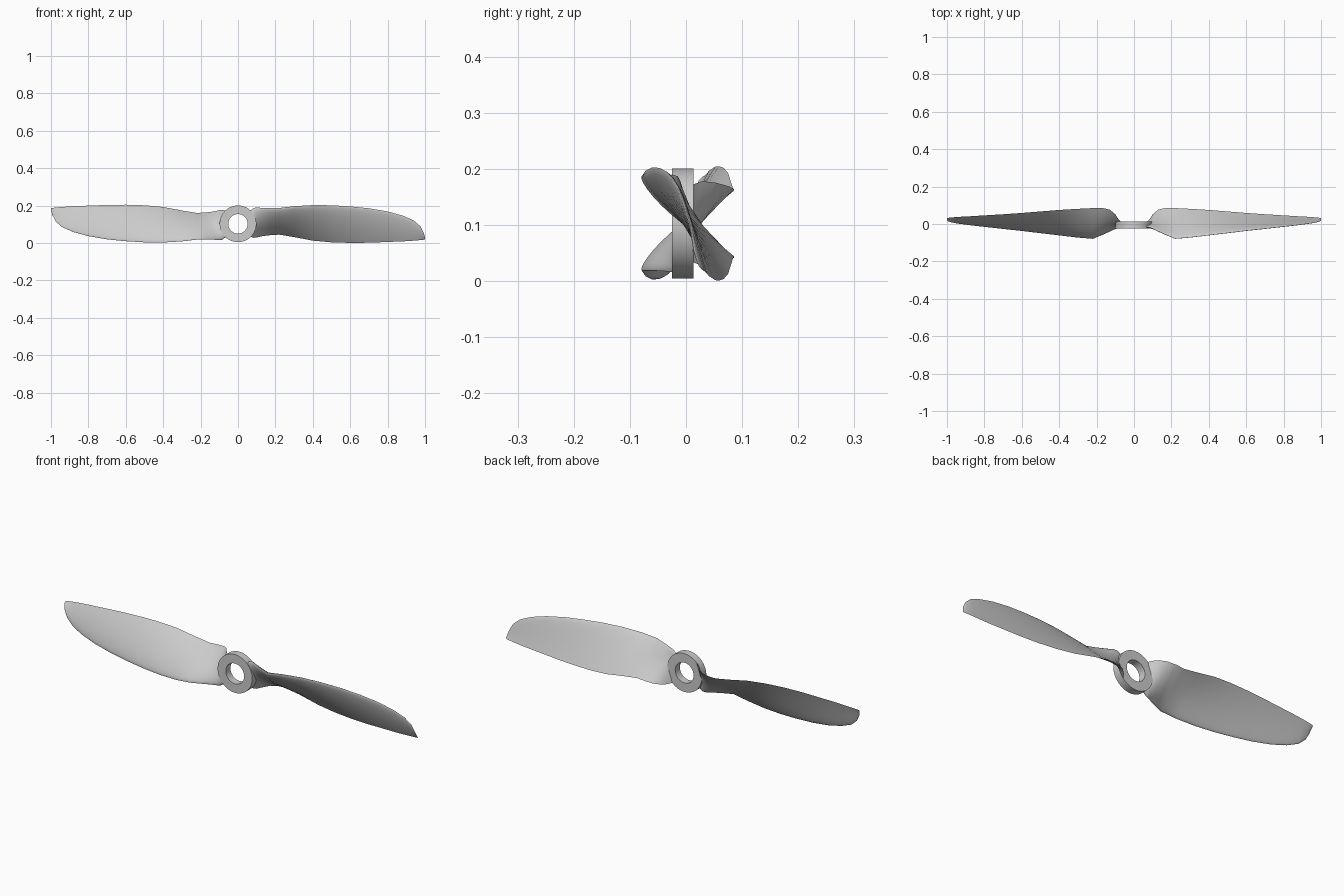
import bpy, bmesh, math

if "Cube" in bpy.data.objects:
    bpy.data.objects.remove(bpy.data.objects["Cube"])

CZ = 0.103  # height of the rotation axis


def make_object(name, bm, angle):
    bmesh.ops.recalc_face_normals(bm, faces=bm.faces)
    me = bpy.data.meshes.new(name)
    bm.to_mesh(me)
    bm.free()
    ob = bpy.data.objects.new(name, me)
    bpy.context.collection.objects.link(ob)
    bpy.ops.object.select_all(action='DESELECT')
    ob.select_set(True)
    bpy.context.view_layer.objects.active = ob
    bpy.ops.object.shade_smooth_by_angle(angle=math.radians(angle))
    return ob


def loft(bm, rings, closed=False):
    n = len(rings[0])
    pairs = list(zip(rings, rings[1:]))
    if closed:
        pairs.append((rings[-1], rings[0]))
    for a, b in pairs:
        for i in range(n):
            j = (i + 1) % n
            bm.faces.new((a[i], a[j], b[j], b[i]))


# Hub: flat ring around the y axis
bm = bmesh.new()
profile = [(0.052, -0.025), (0.098, -0.025), (0.098, 0.013), (0.052, 0.013)]
rings = []
for r, y in profile:
    rings.append([bm.verts.new((r * math.cos(t), y, CZ + r * math.sin(t)))
                  for t in (2 * math.pi * k / 64 for k in range(64))])
loft(bm, rings, closed=True)
make_object("hub_ring", bm, 30)

# Blade stations: x, leading edge y/z, trailing edge y/z, thickness
STATIONS = [
    (0.062, -0.014, 0.172, 0.006, 0.036, 0.018),
    (0.085, -0.018, 0.188, 0.028, 0.028, 0.020),
    (0.10, -0.024, 0.190, 0.052, 0.030, 0.021),
    (0.13, -0.039, 0.188, 0.077, 0.037, 0.022),
    (0.17, -0.058, 0.187, 0.086, 0.042, 0.022),
    (0.22, -0.079, 0.187, 0.085, 0.045, 0.021),
    (0.30, -0.072, 0.197, 0.081, 0.032, 0.020),
    (0.40, -0.060, 0.203, 0.075, 0.013, 0.018),
    (0.50, -0.048, 0.202, 0.067, 0.004, 0.017),
    (0.60, -0.036, 0.196, 0.059, 0.001, 0.015),
    (0.70, -0.025, 0.186, 0.052, 0.002, 0.014),
    (0.80, -0.014, 0.169, 0.046, 0.006, 0.012),
    (0.88, -0.005, 0.147, 0.041, 0.009, 0.010),
    (0.94, 0.003, 0.121, 0.038, 0.013, 0.008),
    (0.975, 0.009, 0.090, 0.035, 0.016, 0.006),
    (0.993, 0.014, 0.055, 0.033, 0.018, 0.004),
    (1.0, 0.022, 0.030, 0.031, 0.019, 0.002),
]
N = 14  # points per side of the airfoil


def section(x, ly, lz, ty, tz, thick):
    dy, dz = ty - ly, tz - lz
    c = math.hypot(dy, dz)
    ny, nz = dz / c, -dy / c          # normal toward the front (suction) side
    camber = 0.35 * thick
    pts = []
    for k in range(2 * N):
        a = math.pi * k / N
        s = (1 - math.cos(a)) / 2      # 0 at leading edge, 1 at trailing edge
        half = thick * (1.48 * math.sqrt(s) - 0.63 * s - 1.76 * s**2
                        + 1.42 * s**3 - 0.51 * s**4)
        h = camber * 4 * s * (1 - s) + (half if k <= N else -half)
        pts.append((x, ly + dy * s + ny * h, lz + dz * s + nz * h))
    return pts


# Two blades, the second turned half a revolution about the y axis
for name, sgn in (("blade_right", 1), ("blade_left", -1)):
    bm = bmesh.new()
    rings = [[bm.verts.new((sgn * x, y, CZ + sgn * (z - CZ)))
              for x, y, z in section(*st)] for st in STATIONS]
    loft(bm, rings)
    bm.faces.new(rings[0])
    bm.faces.new(rings[-1])
    make_object(name, bm, 40)
